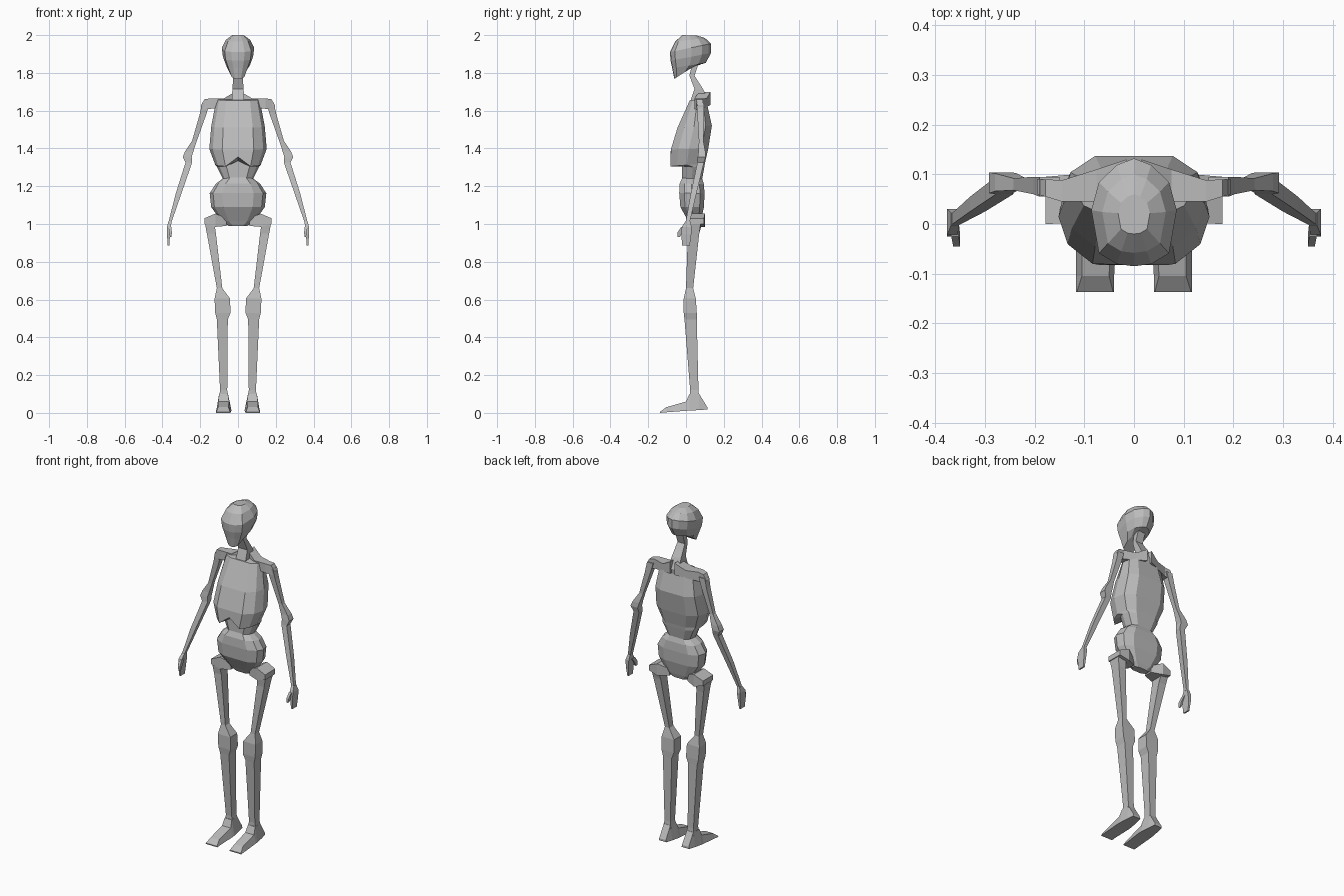
import bpy, bmesh

bone = bpy.data.materials.new("plain grey")
bone.diffuse_color = (0.5, 0.5, 0.5, 1)


def loft(name, rings, mirror=False):
    """Skin a closed, flat-faced shape over rings with equal point counts."""
    bm = bmesh.new()
    loops = [[bm.verts.new(p) for p in ring] for ring in rings]
    n = len(rings[0])
    for a, b in zip(loops, loops[1:]):
        for i in range(n):
            j = (i + 1) % n
            bm.faces.new((a[i], a[j], b[j], b[i]))
    bm.faces.new(loops[0])
    bm.faces.new(loops[-1][::-1])
    bmesh.ops.recalc_face_normals(bm, faces=bm.faces)
    me = bpy.data.meshes.new(name)
    bm.to_mesh(me)
    bm.free()
    me.materials.append(bone)
    ob = bpy.data.objects.new(name, me)
    bpy.context.collection.objects.link(ob)
    if mirror:
        ob.modifiers.new("Mirror", 'MIRROR').use_mirror_merge = False
    return ob


def body_ring(half, w, yf, yb, zf, zb, notch=0):
    """Symmetric ring: half lists (width share, depth share) front to back."""
    pts = []
    for u, v in half:
        z = zf + (zb - zf) * v + (notch if u == 0 and v == 0 else 0)
        pts.append((u * w, yf + (yb - yf) * v, z))
    return pts + [(-x, y, z) for x, y, z in pts[::-1] if x > 0]


def box_z(x0, x1, y0, y1, z0, z1=None):
    """Four-sided ring across z; z0 is the inner height, z1 the outer."""
    z1 = z0 if z1 is None else z1
    return [(x0, y0, z0), (x1, y0, z1), (x1, y1, z1), (x0, y1, z0)]


def box_x(x, y0, y1, z0, z1):
    return [(x, y0, z0), (x, y1, z0), (x, y1, z1), (x, y0, z1)]


trunk = [(0, 0), (.55, 0), (.88, .2), (1, .48), (.9, .82), (.55, 1), (0, 1)]
skull = [(0, 0), (.4, .02), (.82, .12), (1, .52), (.82, .78), (.4, .94), (0, 1)]

# Rib cage down to the waist, with the arch at the front
loft("rib_cage", [body_ring(trunk, *r) for r in [
    (.115, .02, .105, 1.655, 1.665),
    (.142, -.045, .137, 1.51, 1.52),
    (.152, -.08, .118, 1.395, 1.40),
    (.120, -.083, .10, 1.305, 1.32, .05),
    (.112, -.02, .097, 1.305, 1.30, .03),
    (.078, -.02, .085, 1.235, 1.235)]])

# Pelvis
loft("pelvis", [body_ring(trunk, *r) for r in [
    (.078, -.02, .085, 1.245, 1.24),
    (.118, -.033, .095, 1.215, 1.21),
    (.150, -.036, .098, 1.165, 1.16),
    (.142, -.03, .095, 1.09, 1.09),
    (.088, .012, .078, 1.015, 1.015),
    (.05, .025, .07, .99, .99)]])

# Neck, spreading into the upper back
loft("neck", [box_z(-w, w, y0, y1, z) for w, y0, y1, z in [
    (.024, .035, .07, 1.86), (.024, .018, .045, 1.785),
    (.03, .045, .09, 1.715), (.032, .025, .118, 1.655), (.025, .03, .11, 1.60)]])

# Skull with the jaw sloping down to the chin
loft("head", [body_ring(skull, *r) for r in [
    (.032, -.02, .06, 2.0, 1.997),
    (.064, -.058, .10, 1.965, 1.985),
    (.086, -.085, .132, 1.91, 1.955),
    (.080, -.082, .132, 1.865, 1.905),
    (.063, -.073, .105, 1.825, 1.853),
    (.040, -.062, .045, 1.768, 1.838)]])

# Collar bar from the neck to the shoulder joint
loft("shoulder", [box_x(*r) for r in [
    (.015, .07, .13, 1.63, 1.70), (.075, .045, .11, 1.62, 1.665),
    (.145, .045, .088, 1.61, 1.665), (.178, .055, .09, 1.605, 1.66),
    (.195, .06, .09, 1.60, 1.63)]], True)

# Arm: upper arm, elbow, forearm
loft("arm", [box_z(*r) for r in [
    (.15, .19, .055, .095, 1.64), (.168, .203, .06, .095, 1.58),
    (.218, .243, .068, .092, 1.44), (.236, .28, .066, .102, 1.385),
    (.245, .292, .062, .104, 1.355), (.243, .278, .06, .095, 1.325),
    (.30, .33, .025, .055, 1.16), (.352, .368, -.002, .02, 1.01)]], True)

# Hand and thumb
loft("hand", [box_z(*r) for r in [
    (.352, .368, -.002, .022, 1.015), (.355, .376, -.022, .03, .985),
    (.360, .376, -.025, .028, .945), (.363, .372, -.02, .02, .887)]], True)
loft("thumb", [box_z(*r) for r in [
    (.353, .368, -.025, .005, .985), (.350, .364, -.045, -.02, .955),
    (.352, .360, -.045, -.032, .93)]], True)

# Hip joint bridging pelvis and thigh
loft("hip", [box_x(*r) for r in [
    (.06, .02, .07, .99, 1.03), (.12, .002, .10, .985, 1.055),
    (.178, .0, .095, 1.0, 1.03)]], True)

# Leg: thigh, knee, shin
loft("leg", [box_z(*r) for r in [
    (.122, .178, .005, .08, .985, 1.02), (.117, .165, .01, .07, .95),
    (.083, .112, 0, .038, .66), (.042, .124, -.012, .052, .605),
    (.040, .121, -.012, .057, .53), (.054, .112, -.008, .057, .495),
    (.057, .095, .022, .066, .12), (.05, .10, .02, .07, .08)]], True)


# Foot, long wedge from heel to toe
def foot_ring(y, b0, b1, z0, t0, t1, z1):
    return [(b0, y, z0), (b1, y, z0), (t1, y, z1), (t0, y, z1)]


loft("foot", [foot_ring(*r) for r in [
    (.113, .05, .10, .018, .053, .097, .03),
    (.07, .042, .108, .015, .054, .097, .10),
    (.018, .035, .115, .012, .053, .10, .10),
    (.0, .034, .116, .011, .048, .105, .06),
    (-.105, .040, .117, .003, .05, .105, .03),
    (-.137, .040, .117, 0, .042, .115, .006)]], True)
